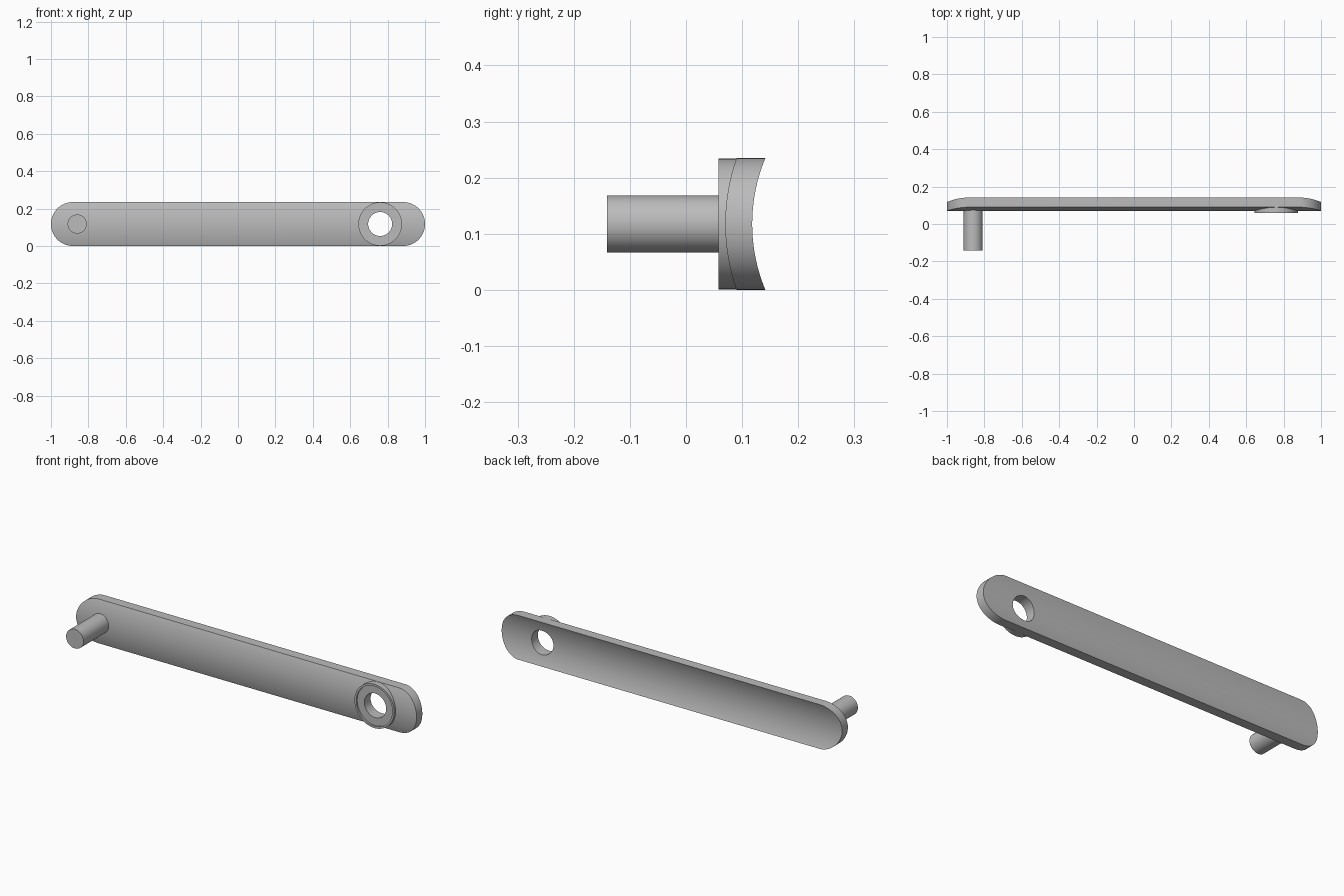
import bpy, bmesh, math

old = bpy.data.objects.get("Cube")
if old:
    bpy.data.objects.remove(old, do_unlink=True)

MID_Z = 0.1175       # height of the long axis
HALF_H = 0.1175      # half height and end radius of the bar
AXIS_Y = 0.424       # centre line of the bar's curved section
R_FRONT, R_BACK = 0.354, 0.306
HOLE_R = 0.064

metal = bpy.data.materials.new("plain grey")
metal.use_nodes = True
grey = (0.5, 0.5, 0.5, 1)
metal.diffuse_color = grey
metal.node_tree.nodes["Principled BSDF"].inputs["Base Color"].default_value = grey


def finish(bm, name):
    """Turn a bmesh into a named object with outward normals."""
    bmesh.ops.recalc_face_normals(bm, faces=bm.faces)
    mesh = bpy.data.meshes.new(name)
    bm.to_mesh(mesh)
    bm.free()
    mesh.materials.append(metal)
    obj = bpy.data.objects.new(name, mesh)
    bpy.context.collection.objects.link(obj)
    return obj


def smooth(obj):
    bpy.ops.object.select_all(action='DESELECT')
    obj.select_set(True)
    bpy.context.view_layer.objects.active = obj
    bpy.ops.object.shade_smooth_by_angle(angle=math.radians(30))


def lathe(name, x, profile, closed=False, steps=64):
    """Spin (radius, y) points about an axis along y at the given x."""
    bm = bmesh.new()
    verts = [bm.verts.new((x + r, y, MID_Z)) for r, y in profile]
    edges = [bm.edges.new(pair) for pair in zip(verts, verts[1:])]
    if closed:
        edges.append(bm.edges.new((verts[-1], verts[0])))
    bmesh.ops.spin(bm, geom=verts + edges, cent=(x, 0, MID_Z), axis=(0, 1, 0),
                   angle=math.tau, steps=steps)
    bmesh.ops.remove_doubles(bm, verts=bm.verts, dist=1e-5)
    return finish(bm, name)


def curved_bar(rows=48):
    """Round-ended bar whose section is an arc, built in rows up its height."""
    bm = bmesh.new()
    loops = []
    for i in range(rows + 1):
        t = math.pi * (i / rows - 0.5)
        h = HALF_H * math.sin(t)
        half = 1 - HALF_H + HALF_H * math.cos(t)
        front = AXIS_Y - math.sqrt(R_FRONT ** 2 - h * h)
        back = AXIS_Y - math.sqrt(R_BACK ** 2 - h * h)
        corners = ((-half, front), (half, front), (half, back), (-half, back))
        loops.append([bm.verts.new((x, y, MID_Z + h)) for x, y in corners])
    for a, b in zip(loops, loops[1:]):
        for k in range(4):
            n = (k + 1) % 4
            bm.faces.new((a[k], a[n], b[n], b[k]))
    bm.faces.new(loops[0])
    bm.faces.new(loops[-1])
    return finish(bm, "curved_bar")


# Bar with a round hole through one end
BOSS_X = 0.76
bar = curved_bar()
cutter = lathe("hole_cutter", BOSS_X, [(0, -0.1), (HOLE_R, -0.1), (HOLE_R, 0.3), (0, 0.3)])
cutter.hide_render = True
cut = bar.modifiers.new("hole", 'BOOLEAN')
cut.operation = 'DIFFERENCE'
cut.solver = 'EXACT'
cut.object = cutter
bpy.context.view_layer.objects.active = bar
bpy.ops.object.modifier_apply(modifier=cut.name)
bpy.data.objects.remove(cutter, do_unlink=True)

# Ring around the hole, with a thin raised rim
ring = lathe("hole_ring", BOSS_X, [
    (HOLE_R, 0.066), (0.106, 0.066), (0.106, 0.058), (0.1165, 0.058),
    (0.1165, 0.097), (HOLE_R, 0.078)], closed=True)

# Pin standing out of the front at the other end
pin = lathe("pin", -0.86, [(0, -0.141), (0.051, -0.141), (0.051, 0.09), (0, 0.09)])

for part in (bar, ring, pin):
    smooth(part)
